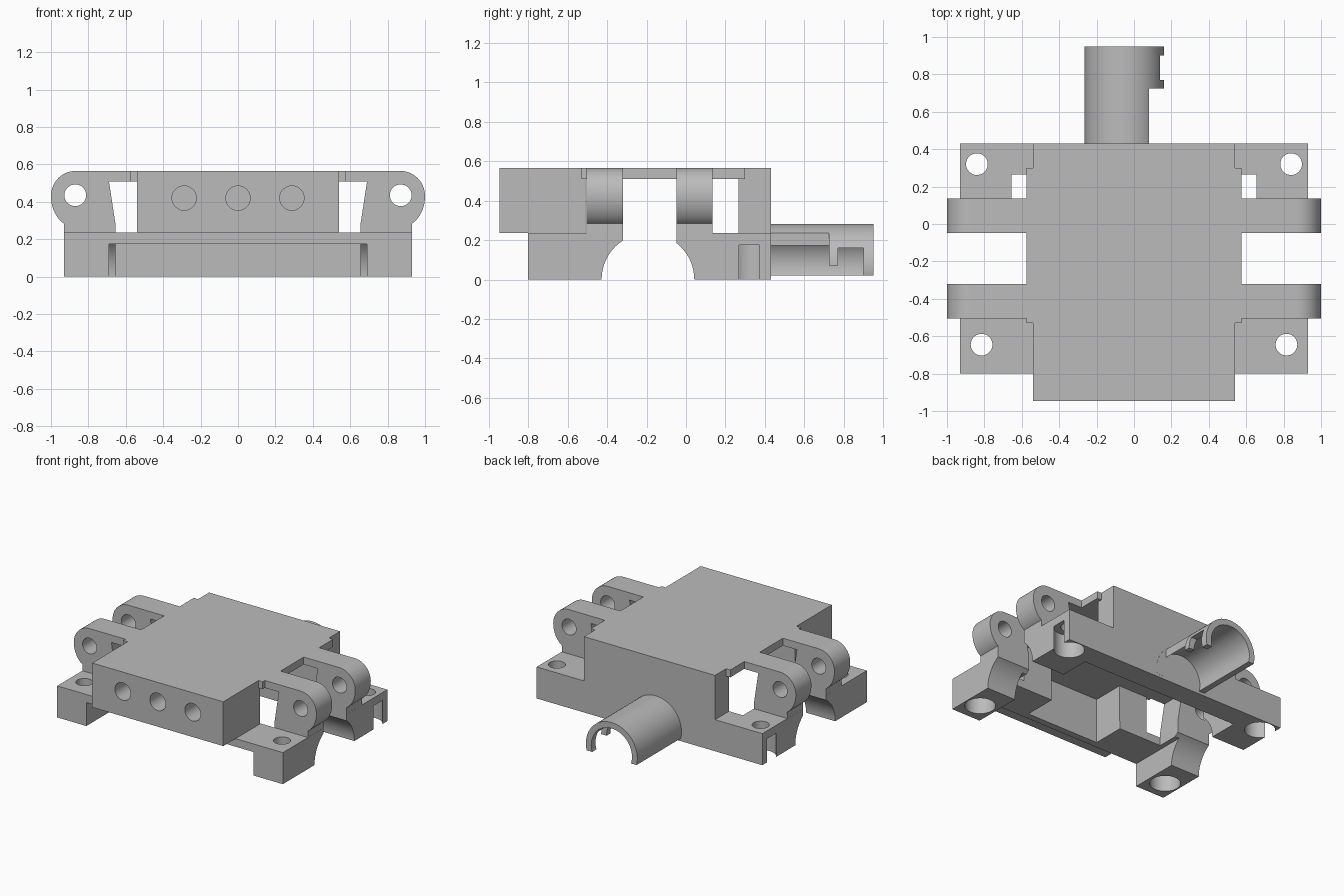
import bpy, bmesh, math
from mathutils import Matrix, Vector

cube = bpy.data.objects.get("Cube")
if cube:
    bpy.data.objects.remove(cube, do_unlink=True)

grey = bpy.data.materials.new("matte_grey")
grey.use_nodes = True
grey.diffuse_color = (0.5, 0.5, 0.5, 1)
grey.node_tree.nodes["Principled BSDF"].inputs["Base Color"].default_value = (0.5, 0.5, 0.5, 1)


def finish(name, bm):
    bmesh.ops.recalc_face_normals(bm, faces=bm.faces)
    mesh = bpy.data.meshes.new(name)
    bm.to_mesh(mesh)
    bm.free()
    mesh.materials.append(grey)
    obj = bpy.data.objects.new(name, mesh)
    bpy.context.collection.objects.link(obj)
    return obj


def box(name, x, y, z):
    bm = bmesh.new()
    bmesh.ops.create_cube(bm, size=1)
    for v in bm.verts:
        v.co = Vector([(a + b) / 2 + c * (b - a) for (a, b), c in zip((x, y, z), v.co)])
    return finish(name, bm)


def cylinder(name, center, radius, length, axis):
    bm = bmesh.new()
    bmesh.ops.create_cone(bm, cap_ends=True, segments=64, radius1=radius,
                          radius2=radius, depth=length)
    turn = {"x": Matrix.Rotation(math.pi / 2, 4, "Y"),
            "y": Matrix.Rotation(math.pi / 2, 4, "X"), "z": Matrix()}[axis]
    bm.transform(Matrix.Translation(center) @ turn)
    return finish(name, bm)


def prism(name, profile, y0, y1):
    """Extrude an (x, z) outline along y."""
    bm = bmesh.new()
    face = bm.faces.new([bm.verts.new((x, y0, z)) for x, z in profile])
    ext = bmesh.ops.extrude_face_region(bm, geom=[face])["geom"]
    bmesh.ops.translate(bm, vec=(0, y1 - y0, 0),
                        verts=[g for g in ext if isinstance(g, bmesh.types.BMVert)])
    return finish(name, bm)


def combine(target, others, operation):
    for other in others:
        mod = target.modifiers.new("combine", "BOOLEAN")
        mod.operation, mod.solver, mod.object = operation, "EXACT", other
        bpy.context.view_layer.objects.active = target
        bpy.ops.object.modifier_apply(modifier=mod.name)
        bpy.data.objects.remove(other, do_unlink=True)


# Central body: deck, front housing and rear wall
chassis = box("chassis", (-0.575, 0.575), (-0.53, 0.3), (0.51, 0.565))
solids = [
    box("front_housing", (-0.54, 0.54), (-0.945, -0.51), (0.235, 0.565)),
    box("front_plate", (-0.93, 0.93), (-0.8, -0.505), (0.175, 0.235)),
    box("rear_wall", (-0.54, 0.54), (0.265, 0.43), (0, 0.565)),
    box("rear_base", (-0.93, 0.93), (0.265, 0.43), (0, 0.235)),
]

# Hinge lug outline with a rounded outer end
lug = [(0.5, 0.565), (0.5, 0.51), (0.69, 0.51), (0.655, 0.28), (0.655, 0.175), (0.93, 0.175)]
for i in range(25):
    a = math.radians(-63 + 153 * i / 24)
    lug.append((0.87 + 0.13 * math.cos(a), 0.43 + (0.135 if a > 0 else 0.165) * math.sin(a)))

cuts = []
for s in (-1, 1):
    def span(a, b):
        return tuple(sorted((s * a, s * b)))

    # Corner legs and hinge lugs
    solids += [
        box("front_leg", span(0.69, 0.93), (-0.8, -0.32), (0, 0.235)),
        box("rear_leg", span(0.655, 0.93), (-0.048, 0.28), (0, 0.235)),
    ]
    outline = [(s * x, z) for x, z in lug]
    for y0, y1 in ((-0.505, -0.32), (-0.048, 0.135)):
        solids.append(prism("hinge_lug", outline, y0, y1))

    # Wheel arch, pin holes and counterbored screw holes
    cuts.append(cylinder("wheel_arch", (s * 0.8, -0.193, 0), 0.235, 0.42, "x"))
    cuts.append(cylinder("pin_hole", (s * 0.87, -0.18, 0.435), 0.058, 0.9, "y"))
    for x, y in ((0.815, -0.645), (0.84, 0.32)):
        cuts.append(cylinder("screw_hole", (s * x, y, 0.15), 0.058, 0.4, "z"))
        cuts.append(cylinder("counterbore", (s * x, y, 0.0775), 0.104, 0.195, "z"))

# Front sockets and hollow behind them
for x in (-0.288, 0, 0.288):
    cuts.append(cylinder("front_socket", (x, -0.9, 0.42), 0.065, 0.25, "y"))
cuts.append(box("housing_hollow", (-0.3, 0.3), (-0.75, -0.4), (0.1, 0.51)))

combine(chassis, solids, "UNION")
combine(chassis, cuts, "DIFFERENCE")

# Open half sleeve at the rear
sleeve = cylinder("rear_sleeve", (-0.052, 0.685, 0.07), 0.212, 0.53, "y")
combine(sleeve, [
    cylinder("sleeve_bore", (-0.052, 0.7, 0.07), 0.168, 0.9, "y"),
    box("sleeve_underside", (-0.4, 0.3), (0.3, 1.1), (-0.3, 0.02)),
    box("sleeve_side_opening", (0.08, 0.3), (0.431, 0.725), (-0.1, 0.4)),
    box("sleeve_notch", (0.03, 0.3), (0.77, 0.9), (-0.1, 0.16)),
    box("sleeve_step", (0.03, 0.3), (0.7, 0.78), (-0.1, 0.07)),
], "DIFFERENCE")

# Smooth the round surfaces, keep hard edges
for obj in (chassis, sleeve):
    bpy.ops.object.select_all(action="DESELECT")
    obj.select_set(True)
    bpy.context.view_layer.objects.active = obj
    bpy.ops.object.shade_smooth_by_angle(angle=math.radians(30))
